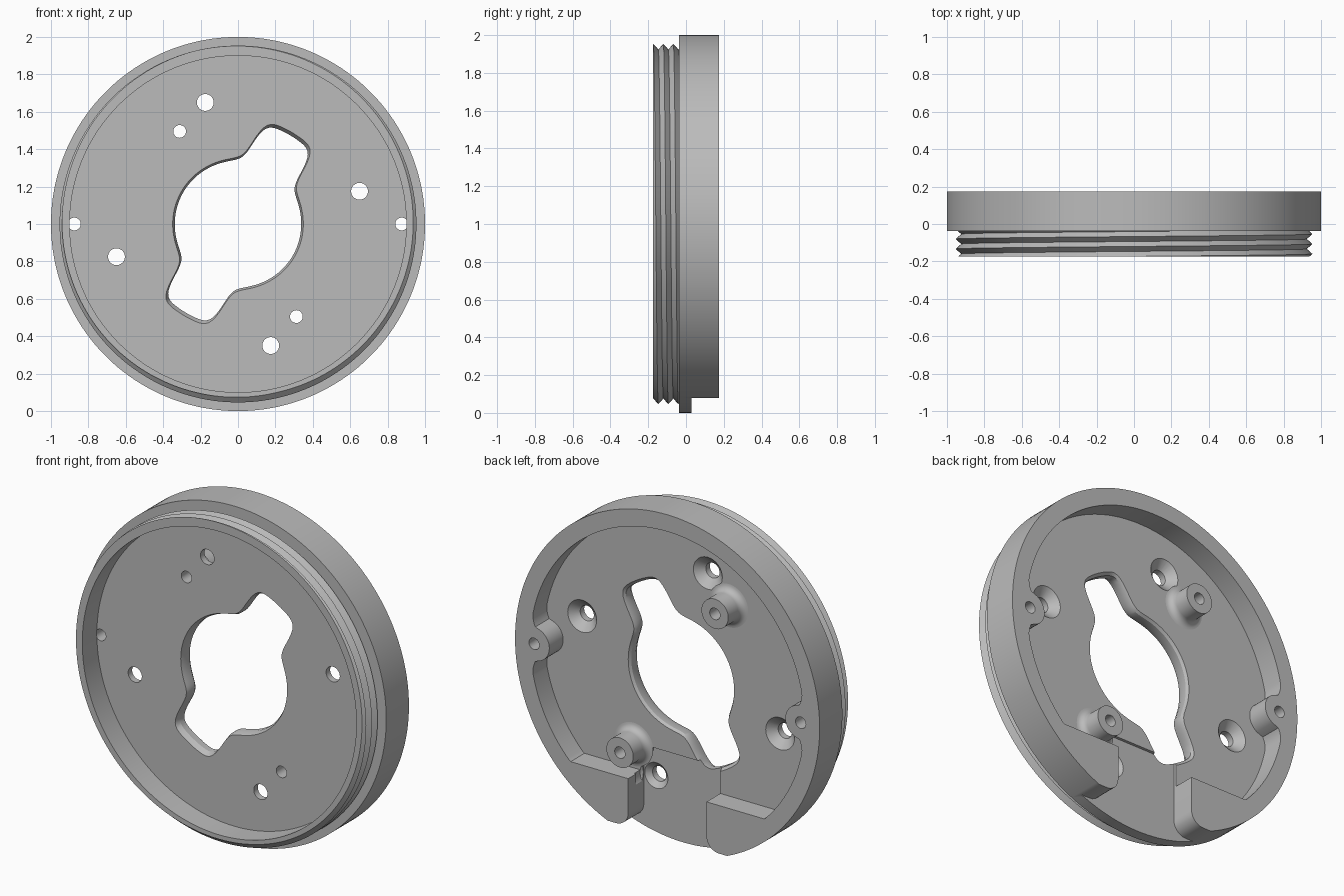
import bpy, bmesh
from math import sin, cos, pi, radians, degrees, sqrt

cube = bpy.data.objects.get("Cube")
if cube:
    bpy.data.objects.remove(cube)

# Main levels along the axis (y) and radii
FRONT, FLANGE, BACK = -0.175, -0.038, 0.175
PLATE_BACK, CHANNEL = 0.045, 0.028
OUTER, INNER = 1.0, 0.9

grey = bpy.data.materials.new("plain grey")
grey.use_nodes = True
grey.diffuse_color = (0.5, 0.5, 0.5, 1)
grey.node_tree.nodes["Principled BSDF"].inputs["Base Color"].default_value = (0.5, 0.5, 0.5, 1)


def finish(name, bm):
    bmesh.ops.remove_doubles(bm, verts=bm.verts, dist=1e-5)
    bmesh.ops.recalc_face_normals(bm, faces=bm.faces)
    mesh = bpy.data.meshes.new(name)
    bm.to_mesh(mesh)
    bm.free()
    mesh.materials.append(grey)
    obj = bpy.data.objects.new(name, mesh)
    bpy.context.collection.objects.link(obj)
    return obj


def skin(name, rings, tube=False):
    """Bridge equal rings of points; cap the ends, or join last to first."""
    bm = bmesh.new()
    loops = [[bm.verts.new(p) for p in ring] for ring in rings]
    n = len(loops[0])
    pairs = list(zip(loops, loops[1:]))
    if tube:
        pairs.append((loops[-1], loops[0]))
    else:
        bm.faces.new(loops[0])
        bm.faces.new(loops[-1])
    for a, b in pairs:
        for i in range(n):
            j = (i + 1) % n
            bm.faces.new((a[i], a[j], b[j], b[i]))
    return finish(name, bm)


def lathe(name, profile, x=0, z=0, sides=48, tube=False):
    """Turn (radius, y) points about an axis parallel to y."""
    angles = [2 * pi * i / sides for i in range(sides)]
    return skin(name, [[(x + r * cos(a), y, 1 + z + r * sin(a)) for a in angles]
                       for r, y in profile], tube)


def prism(name, outline, y0, y1):
    return skin(name, [[(x, y, 1 + z) for x, z in outline] for y in (y0, y1)])


def polar(radius, steps=480):
    pts = []
    for i in range(steps):
        a = 2 * pi * i / steps
        r = radius(a)
        pts.append((r * cos(a), r * sin(a)))
    return pts


def smooth(obj):
    bpy.ops.object.select_all(action='DESELECT')
    obj.select_set(True)
    bpy.context.view_layer.objects.active = obj
    bpy.ops.object.shade_smooth_by_angle(angle=radians(30))


def cut(obj, cutter):
    cutter.hide_render = True
    mod = obj.modifiers.new("cut", 'BOOLEAN')
    mod.operation, mod.solver, mod.object = 'DIFFERENCE', 'EXACT', cutter
    bpy.context.view_layer.objects.active = obj
    bpy.ops.object.modifier_apply(modifier=mod.name)
    bpy.data.objects.remove(cutter)


# Flange and plate, cut from one disc
body = lathe("flange_plate", [(OUTER, FLANGE), (OUTER, BACK)], sides=180)


# Back pocket: round, narrowed by two screw ears and a straight lower shelf
def pocket_radius(a):
    r = INNER
    d = abs(degrees(a) % 180)
    d = min(d, 180 - d)
    if d < 6.5:
        s = radians(d)
        r = 0.875 * cos(s) - sqrt(max(0, 0.01 - (0.875 * sin(s)) ** 2))
    elif d < 12:
        r = 0.9 - 0.03 * ((12 - d) / 5.5) ** 2
    if sin(a) < -0.01:
        r = min(r, 0.635 / -sin(a))
    return r


cut(body, prism("pocket_cutter", polar(pocket_radius), PLATE_BACK, 0.4))

# Bottom opening with a shallow channel and rounded wall ends
half = [(0.257, -0.48), (0.257, -0.84)]
half += [(0.337 - 0.08 * cos(t * pi / 12), -0.84 - 0.08 * sin(t * pi / 12)) for t in range(1, 7)]
half += [(0.5, -0.92), (0.5, -1.2)]
opening = half + [(-x, z) for x, z in reversed(half)]
cut(body, prism("opening_cutter", opening, CHANNEL, 0.4))


# Central opening with two opposite lobes and chamfered edges
def lobed_radius(a):
    d = (degrees(a) - 59.5) % 180
    d = min(d, 180 - d)
    return 0.338 + 0.212 / (1 + (d / 19.7) ** 7)


lobed = polar(lobed_radius, 240)
sections = [(-0.3, 0.014), (FLANGE, 0.014), (-0.01, 0), (0.03, 0), (PLATE_BACK, 0.012), (0.4, 0.012)]
rings = []
for y, grow in sections:
    rings.append([(x * (1 + grow / 0.42), y, 1 + z * (1 + grow / 0.42)) for x, z in lobed])
cut(body, skin("centre_cutter", rings))

for side in (1, -1):
    # Countersunk screw holes
    for x, z in ((0.65, 0.175), (-0.175, 0.65)):
        profile = [(0.045, -0.3), (0.045, 0.0), (0.095, PLATE_BACK), (0.095, 0.1)]
        cut(body, lathe("screw_cutter", profile, side * x, side * z))
    # Ear holes and boss holes
    cut(body, lathe("ear_cutter", [(0.034, -0.1), (0.034, 0.4)], side * 0.875, 0, 32))
    cut(body, lathe("boss_cutter", [(0.034, -0.1), (0.034, 0.4)], side * -0.312, side * 0.495, 32))
smooth(body)

# Standing bosses with a filleted foot
for side, name in ((1, "upper_boss"), (-1, "lower_boss")):
    profile = [(0.034, 0.0), (0.034, BACK), (0.088, BACK)]
    for t in range(7):
        a = t * pi / 12
        profile.append((0.128 - 0.04 * cos(a), PLATE_BACK + 0.04 - 0.04 * sin(a)))
    profile.append((0.1, 0.0))
    smooth(lathe(name, profile, side * -0.312, side * 0.495, tube=True))

# Threaded collar: helical ridges outside, plain bore inside
PITCH, SIDES = 0.053, 180


def ridge(y, turn):
    phase = ((y + 0.12) / PITCH + turn - 0.25) % 1
    return 0.924 + 0.03 * abs(2 * phase - 1)


bm = bmesh.new()
columns = []
for i in range(SIDES + 1):
    turn = i / SIDES
    a = 2 * pi * turn
    points = [(INNER, FLANGE), (INNER, FRONT)]
    for k in range(-4, 8):
        y = -0.12 + PITCH * (0.25 - turn + k / 2)
        y = min(max(y, FRONT), FLANGE)
        points.append((ridge(y, turn), y))
    columns.append([bm.verts.new((r * cos(a), y, 1 + r * sin(a))) for r, y in points])
for p, q in zip(columns, columns[1:]):
    for j in range(len(p) - 1):
        bm.faces.new((p[j], q[j], q[j + 1], p[j + 1]))
bmesh.ops.dissolve_degenerate(bm, dist=1e-5, edges=bm.edges)
smooth(finish("threaded_collar", bm))
